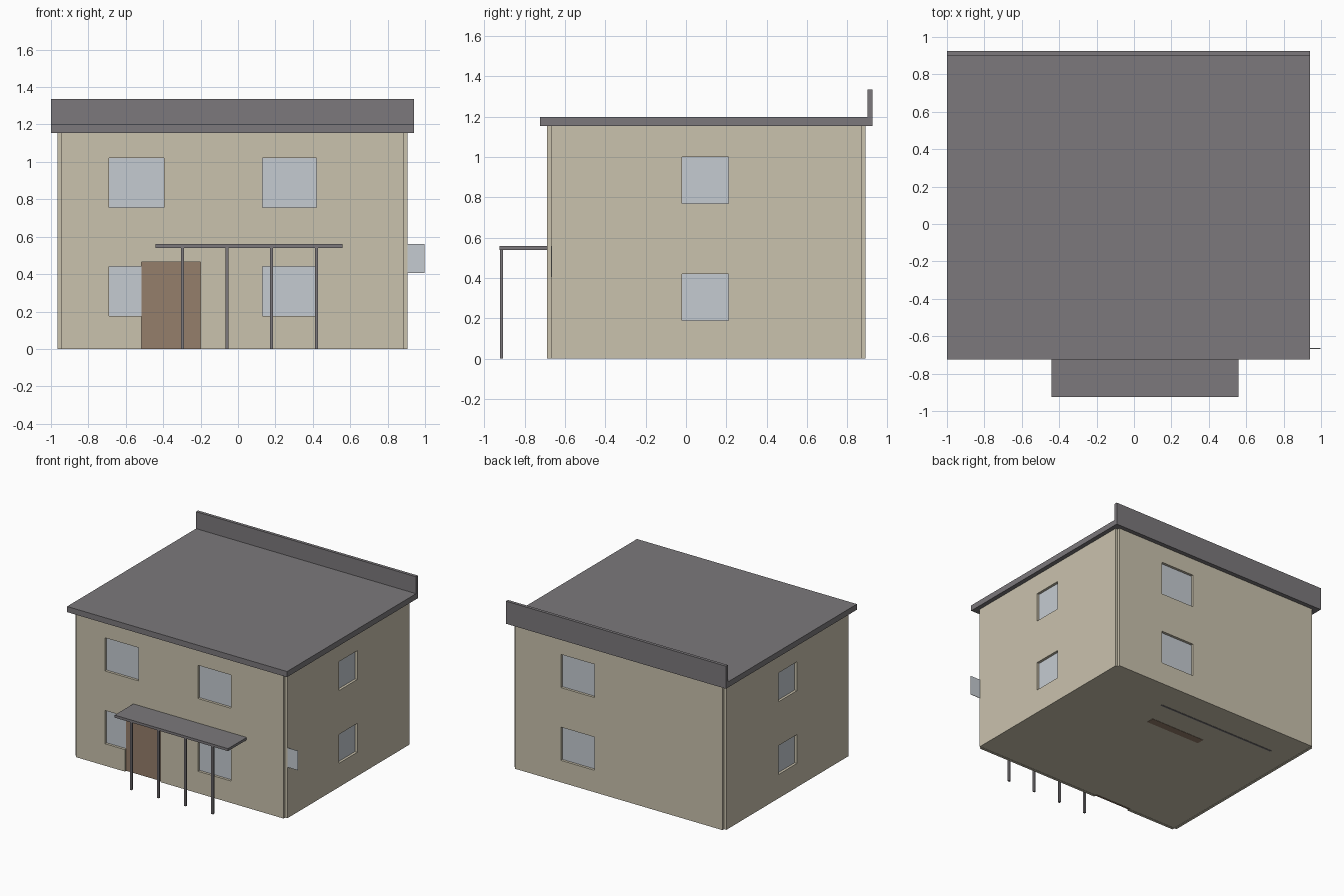
import bpy, bmesh
from mathutils import Vector

cube = bpy.data.objects.get("Cube")
if cube:
    bpy.data.objects.remove(cube, do_unlink=True)


def material(name, rgb):
    m = bpy.data.materials.new(name)
    m.use_nodes = True
    m.diffuse_color = (*rgb, 1)
    m.node_tree.nodes["Principled BSDF"].inputs["Base Color"].default_value = (*rgb, 1)
    return m


WALL = material("warm beige", (0.59, 0.54, 0.42))
ROOF = material("slate grey", (0.20, 0.19, 0.20))
GLASS = material("pale blue glass", (0.56, 0.60, 0.64))
WOOD = material("brown wood", (0.30, 0.21, 0.145))


def add_object(name, bm, mat):
    bmesh.ops.recalc_face_normals(bm, faces=bm.faces)
    mesh = bpy.data.meshes.new(name)
    bm.to_mesh(mesh)
    bm.free()
    mesh.materials.append(mat)
    obj = bpy.data.objects.new(name, mesh)
    bpy.context.collection.objects.link(obj)
    return obj


def box(name, x, y, z, mat):
    bm = bmesh.new()
    bmesh.ops.create_cube(bm, size=1)
    for v in bm.verts:
        v.co = [lo + (c + 0.5) * (hi - lo) for c, (lo, hi) in zip(v.co, (x, y, z))]
    return add_object(name, bm, mat)


THICK = 0.02
TOP = 1.16


def wall(name, along_x, outer, inward, span, openings):
    """Slab with openings (u0, u1, z0, z1), pulled inward from its outer plane."""
    def point(u, z):
        return (u, outer, z) if along_x else (outer, u, z)

    us = sorted({*span, *(u for o in openings for u in o[:2])})
    zs = sorted({0, TOP, *(z for o in openings for z in o[2:])})
    bm = bmesh.new()
    for u0, u1 in zip(us, us[1:]):
        for z0, z1 in zip(zs, zs[1:]):
            u, z = (u0 + u1) / 2, (z0 + z1) / 2
            if any(o[0] < u < o[1] and o[2] < z < o[3] for o in openings):
                continue
            bm.faces.new([bm.verts.new(point(*p))
                          for p in ((u0, z0), (u1, z0), (u1, z1), (u0, z1))])
    bmesh.ops.remove_doubles(bm, verts=bm.verts, dist=1e-5)
    ext = bmesh.ops.extrude_face_region(bm, geom=bm.faces[:], use_keep_orig=True)
    depth = Vector((0, inward, 0) if along_x else (inward, 0, 0)) * THICK
    bmesh.ops.translate(bm, vec=depth,
                        verts=[g for g in ext["geom"] if isinstance(g, bmesh.types.BMVert)])
    add_object(name, bm, WALL)


def glaze(name, along_x, outer, inward, windows):
    """Glass panes set just behind the wall slab."""
    near = outer + inward * THICK
    d = tuple(sorted((near, near + inward * 0.006)))
    for i, (u0, u1, z0, z1) in enumerate(windows, 1):
        u = (u0, u1)
        x, y = (u, d) if along_x else (d, u)
        box(f"{name}_glass_{i}", x, y, (z0, z1), GLASS)


# Window layout
large_rows = ((0.175, 0.44), (0.755, 1.02))
small_rows = ((0.19, 0.42), (0.77, 1.0))
front = [(*u, *z) for u in ((-0.69, -0.395), (0.13, 0.42)) for z in large_rows]
back = [(0.185, 0.48, *z) for z in large_rows]
side = [(-0.02, 0.21, *z) for z in small_rows]
door = (-0.515, -0.2, 0, 0.465)

# Four wall slabs with notched corners
XS, YS = (-0.945, 0.885), (-0.67, 0.87)
for name, along_x, outer, inward, span, windows in (
        ("front", True, -0.69, 1, XS, front),
        ("back", True, 0.89, -1, XS, back),
        ("left", False, 0.905, -1, YS, side),
        ("right", False, -0.965, 1, YS, side)):
    extra = [door] if name == "front" else []
    wall(name + "_wall", along_x, outer, inward, span, windows + extra)
    glaze(name, along_x, outer, inward, windows)

# Floor, door and the loose pane at the front left corner
box("floor", XS, YS, (0.002, 0.012), WALL)
box("front_door", door[:2], (-0.674, -0.66), door[2:], WOOD)
box("corner_pane", (0.8, 0.996), (-0.667, -0.664), (0.405, 0.56), GLASS)

# Traces of the interior showing through the floor
box("inner_door_base", (-0.28, 0.2), (0.39, 0.45), (0, 0.01), WOOD)
box("inner_rail_base", (-0.76, 0.28), (0.635, 0.65), (0, 0.01), ROOF)

# Roof slab and rear parapet
box("roof", (-1, 0.94), (-0.725, 0.925), (1.155, 1.2), ROOF)
box("rear_parapet", (-1, 0.94), (0.9, 0.925), (1.2, 1.335), ROOF)

# Porch canopy on four slim posts
box("porch_canopy", (-0.44, 0.56), (-0.925, -0.69), (0.54, 0.56), ROOF)
for i in range(4):
    x = -0.298 + 0.239 * i
    box(f"porch_post_{i + 1}", (x - 0.008, x + 0.008), (-0.924, -0.909), (0, 0.54), ROOF)
